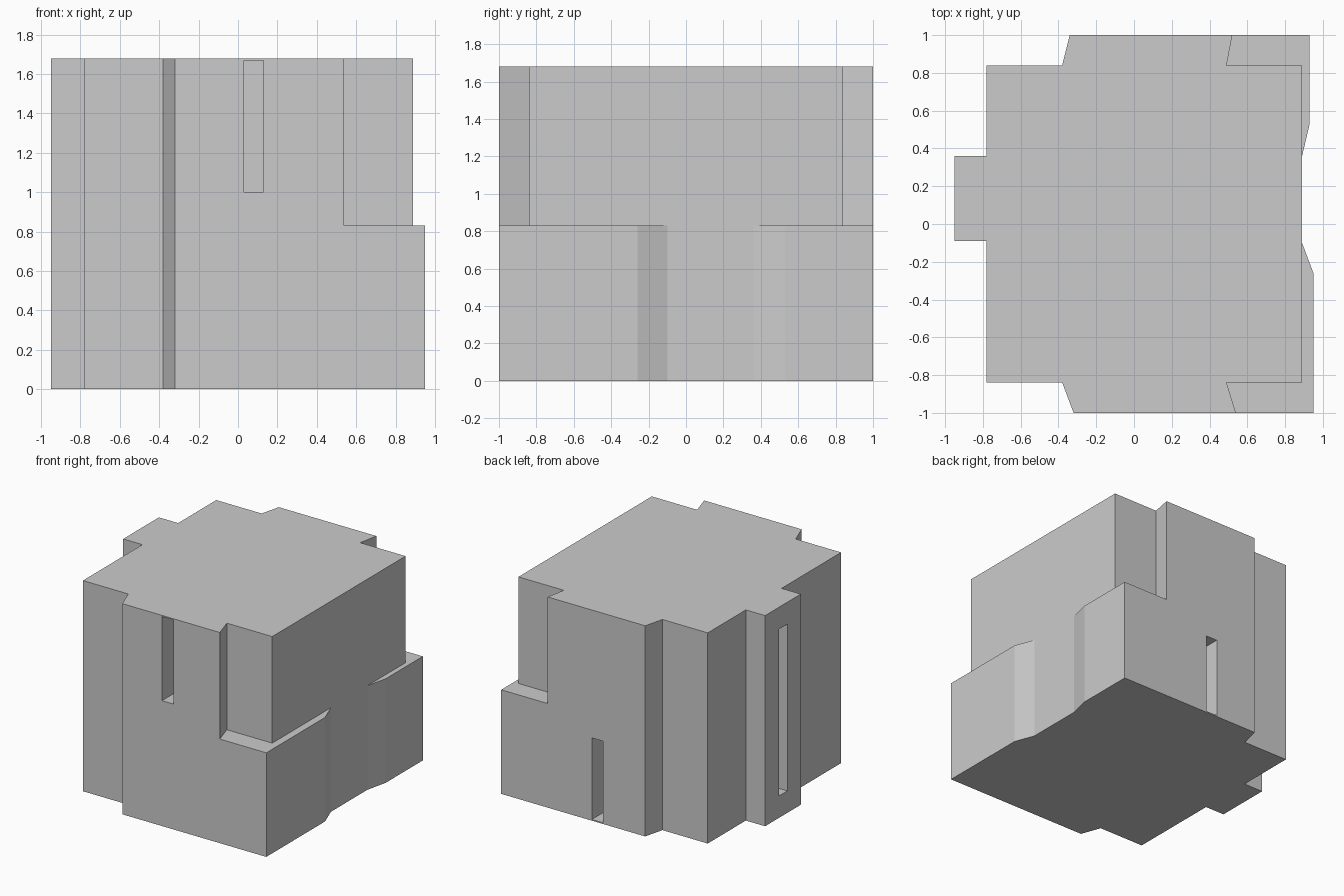
import bpy, bmesh

if "Cube" in bpy.data.objects:
    bpy.data.objects.remove(bpy.data.objects["Cube"])

HEIGHT, LEDGE = 1.68, 0.83


def prism(name, outline, z0, z1):
    """Extrude a plan outline between two heights."""
    bm = bmesh.new()
    face = bm.faces.new([bm.verts.new((x, y, z0)) for x, y in outline])
    top = bmesh.ops.extrude_face_region(bm, geom=[face])["geom"]
    bmesh.ops.translate(bm, vec=(0, 0, z1 - z0),
                        verts=[v for v in top if isinstance(v, bmesh.types.BMVert)])
    bmesh.ops.recalc_face_normals(bm, faces=bm.faces)
    mesh = bpy.data.meshes.new(name)
    bm.to_mesh(mesh)
    bm.free()
    obj = bpy.data.objects.new(name, mesh)
    bpy.context.collection.objects.link(obj)
    return obj


def rect(x0, x1, y0, y1):
    return [(x0, y0), (x1, y0), (x1, y1), (x0, y1)]


def cut(target, name, outline, z0, z1):
    """Subtract a prism from the target and discard the cutter."""
    cutter = prism(name, outline, z0, z1)
    cutter.hide_render = True
    mod = target.modifiers.new(name, 'BOOLEAN')
    mod.operation = 'DIFFERENCE'
    mod.solver = 'EXACT'
    mod.object = cutter
    bpy.context.view_layer.objects.active = target
    bpy.ops.object.modifier_apply(modifier=mod.name)
    bpy.data.objects.remove(cutter, do_unlink=True)


# Main body with side steps and left tab
body = prism("block_body", [
    (-0.32, -1), (0.95, -1), (0.95, -0.26), (0.89, -0.10),
    (0.89, 0.36), (0.93, 0.53), (0.93, 1), (-0.34, 1),
    (-0.38, 0.84), (-0.78, 0.84), (-0.78, 0.36), (-0.95, 0.36),
    (-0.95, -0.09), (-0.78, -0.09), (-0.78, -0.84), (-0.38, -0.84)], 0, HEIGHT)

# Upper right corners cut back to the ledge
cut(body, "front_ledge", [(0.49, -0.84), (0.555, -1.05), (1.1, -1.05),
                          (1.1, -0.10), (0.89, -0.10), (0.89, -0.84)], LEDGE, 1.8)
cut(body, "back_ledge", [(0.49, 0.84), (0.89, 0.84), (0.89, 0.36),
                         (1.1, 0.36), (1.1, 1.05), (0.53, 1.05)], LEDGE, 1.8)

# Narrow slots in the front, back and left faces
cut(body, "front_slot", rect(0.03, 0.13, -1.1, -0.84), 1.0, 1.67)
cut(body, "back_slot", rect(0.03, 0.13, 0.84, 1.1), 0.01, 0.66)
cut(body, "left_slot", rect(-1.1, -0.78, 0.08, 0.185), 0.175, 1.505)
